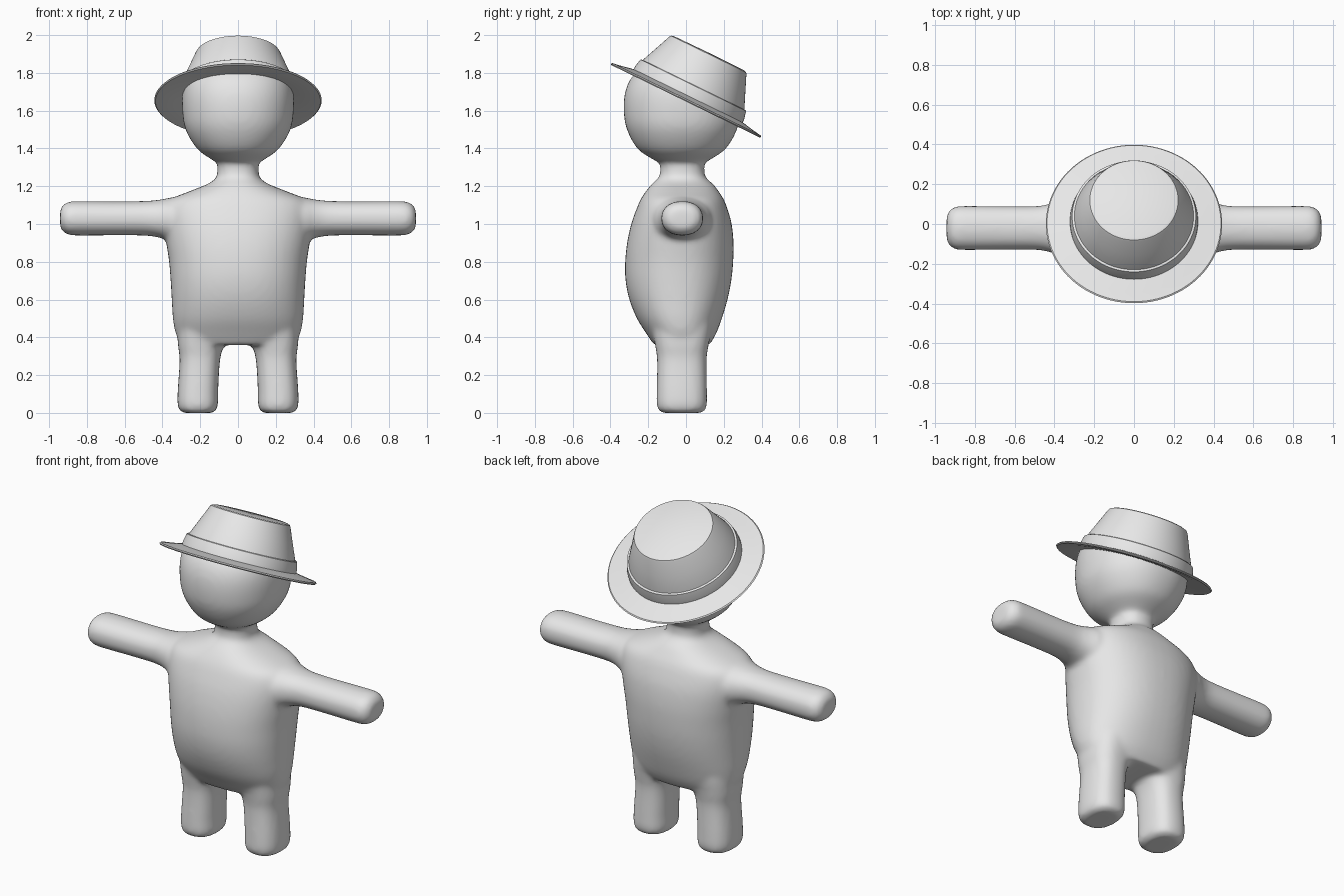
import bpy, bmesh, math
from mathutils import Matrix

if "Cube" in bpy.data.objects:
    bpy.data.objects.remove(bpy.data.objects["Cube"])

grey = bpy.data.materials.new("light grey")
grey.diffuse_color = (0.8, 0.8, 0.8, 1)
grey.use_nodes = True
grey.node_tree.nodes["Principled BSDF"].inputs["Base Color"].default_value = grey.diffuse_color


def spline(rows, steps=5):
    """Catmull-Rom interpolation of profile rows."""
    out = []
    for i in range(len(rows) - 1):
        a, b, c, d = (rows[max(i - 1, 0)], rows[i], rows[i + 1],
                      rows[min(i + 2, len(rows) - 1)])
        for s in range(steps):
            t = s / steps
            out.append([0.5 * (2 * q + (r - p) * t + (2 * p - 5 * q + 4 * r - w) * t * t
                               + (3 * q - p - 3 * r + w) * t ** 3)
                        for p, q, r, w in zip(a, b, c, d)])
    return out + [rows[-1]]


def loft(bm, rows, place, power=2.0, n=48):
    """Closed tube of superellipse rings; row = (distance, u centre, u radius, v centre, v radius)."""
    rings = []
    for dist, uc, ur, vc, vr in rows:
        ring = []
        for k in range(n):
            a = 2 * math.pi * k / n
            c, s = math.cos(a), math.sin(a)
            u = uc + ur * math.copysign(abs(c) ** (2 / power), c)
            v = vc + vr * math.copysign(abs(s) ** (2 / power), s)
            ring.append(bm.verts.new(place(dist, u, v)))
        rings.append(ring)
    for r0, r1 in zip(rings, rings[1:]):
        for k in range(n):
            j = (k + 1) % n
            bm.faces.new((r0[k], r0[j], r1[j], r1[k]))
    bm.faces.new(rings[0][::-1])
    bm.faces.new(rings[-1])


def finish(bm, name):
    bmesh.ops.recalc_face_normals(bm, faces=bm.faces)
    mesh = bpy.data.meshes.new(name)
    bm.to_mesh(mesh)
    bm.free()
    mesh.materials.append(grey)
    obj = bpy.data.objects.new(name, mesh)
    bpy.context.collection.objects.link(obj)
    return obj


def upright(rows):
    """(z, half width, front y, back y) -> loft rows."""
    return [(z, 0, w, (f + b) / 2, (b - f) / 2) for z, w, f, b in rows]


# Body: torso, neck, head, arms and legs fused into one soft skin
bm = bmesh.new()
up = lambda d, u, v: (u, v, d)
torso = [(0.36, 0.30, -0.17, 0.125), (0.42, 0.33, -0.21, 0.16), (0.5, 0.345, -0.26, 0.19),
         (0.6, 0.351, -0.30, 0.22), (0.7, 0.357, -0.32, 0.24), (0.8, 0.365, -0.322, 0.25),
         (0.9, 0.38, -0.312, 0.252), (1.0, 0.395, -0.29, 0.242), (1.08, 0.395, -0.262, 0.22),
         (1.13, 0.36, -0.24, 0.20), (1.17, 0.265, -0.215, 0.175), (1.21, 0.165, -0.182, 0.145),
         (1.24, 0.12, -0.15, 0.11), (1.27, 0.11, -0.137, 0.098), (1.33, 0.11, -0.137, 0.098)]
loft(bm, spline(upright(torso)), up, 2.25)
head = [(1.315, 0.09, -0.12, 0.08), (1.345, 0.145, -0.18, 0.135), (1.40, 0.218, -0.258, 0.212),
        (1.5, 0.278, -0.313, 0.27), (1.6, 0.295, -0.33, 0.288), (1.7, 0.293, -0.322, 0.28),
        (1.78, 0.27, -0.285, 0.25), (1.84, 0.22, -0.215, 0.21), (1.88, 0.14, -0.13, 0.13),
        (1.895, 0.05, -0.06, 0.04)]
loft(bm, spline(upright(head)), up, 2.15)

arm = [(0.20, -0.02, 0.17, 1.02, 0.13), (0.34, -0.02, 0.155, 1.022, 0.12),
       (0.40, -0.02, 0.13, 1.027, 0.104), (0.47, -0.02, 0.112, 1.03, 0.093),
       (0.60, -0.02, 0.109, 1.03, 0.090), (0.85, -0.02, 0.111, 1.03, 0.091),
       (0.90, -0.02, 0.106, 1.03, 0.086), (0.93, -0.02, 0.086, 1.03, 0.067),
       (0.942, -0.02, 0.055, 1.03, 0.04)]
leg = [(0.0, 0.213, 0.075, -0.022, 0.10), (0.012, 0.213, 0.096, -0.022, 0.122),
       (0.045, 0.213, 0.107, -0.022, 0.133), (0.12, 0.212, 0.107, -0.022, 0.133),
       (0.28, 0.202, 0.107, -0.022, 0.131), (0.36, 0.196, 0.122, -0.022, 0.142),
       (0.46, 0.18, 0.14, -0.022, 0.16), (0.55, 0.18, 0.13, -0.022, 0.16)]
for side in (-1, 1):
    loft(bm, spline(arm), lambda d, u, v: (side * d, u, v), 2.2)
    loft(bm, spline(leg), lambda d, u, v: (side * u, v, d), 2.5)
body = finish(bm, "body")
fuse = body.modifiers.new("fuse", 'REMESH')
fuse.mode = 'VOXEL'
fuse.voxel_size = 0.014
fuse.use_smooth_shade = True
soften = body.modifiers.new("soften", 'SMOOTH')
soften.factor = 0.5
soften.iterations = 10

# Hat: turned profiles, tilted back
tilt = Matrix.Translation((0, 0, 1.655)) @ Matrix.Rotation(math.radians(-26), 4, 'X')


def lathe(name, profile, n=96):
    """Closed (radius, height) outline turned about the hat axis."""
    bm = bmesh.new()
    rings = []
    for r, h in profile:
        if r == 0:
            rings.append([bm.verts.new((0, 0, h))] * n)
        else:
            rings.append([bm.verts.new((r * math.cos(2 * math.pi * k / n),
                                        r * math.sin(2 * math.pi * k / n), h)) for k in range(n)])
    for r0, r1 in zip(rings, rings[1:] + rings[:1]):
        for k in range(n):
            j = (k + 1) % n
            quad = list(dict.fromkeys((r0[k], r0[j], r1[j], r1[k])))
            if len(quad) > 2:
                bm.faces.new(quad)
    obj = finish(bm, name)
    obj.matrix_world = tilt
    bpy.ops.object.select_all(action='DESELECT')
    obj.select_set(True)
    bpy.context.view_layer.objects.active = obj
    bpy.ops.object.shade_smooth_by_angle(angle=math.radians(35))
    return obj


lathe("hat_brim", [(0.29, 0.03), (0.33, 0.025), (0.39, 0.013), (0.437, 0.006), (0.443, 0.0),
                   (0.437, -0.006), (0.39, -0.004), (0.33, 0.004), (0.29, 0.01)])
lathe("hat_band", [(0.29, 0.015), (0.322, 0.018), (0.321, 0.045), (0.311, 0.088), (0.306, 0.091),
                   (0.28, 0.091)])
lathe("hat_crown", [(0.312, 0.02), (0.30, 0.09), (0.262, 0.18), (0.228, 0.262), (0.222, 0.272),
                    (0.21, 0.277), (0, 0.279), (0, 0.265), (0.21, 0.262), (0.25, 0.18),
                    (0.285, 0.09), (0.297, 0.02)])
